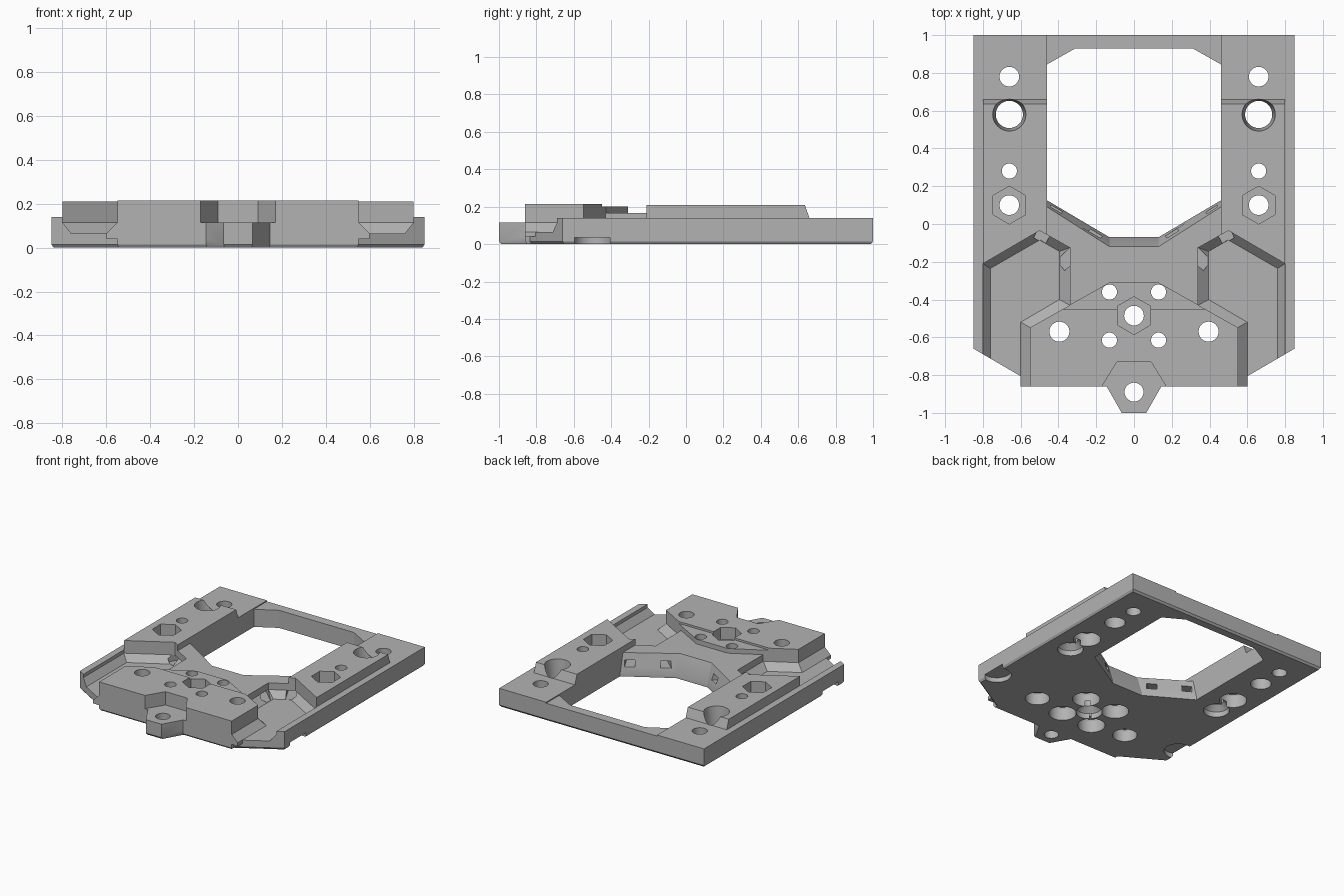
import bpy, bmesh, math

old = bpy.data.objects.get("Cube")
if old:
    bpy.data.objects.remove(old, do_unlink=True)

grey = bpy.data.materials.new("plain_grey")
grey.use_nodes = True
grey.diffuse_color = (0.45, 0.45, 0.45, 1)
grey.node_tree.nodes["Principled BSDF"].inputs["Base Color"].default_value = (0.45, 0.45, 0.45, 1)


def loft(name, *layers):
    """Solid through stacked (outline, z) layers with matching point counts."""
    bm = bmesh.new()
    rings = [[bm.verts.new((x, y, z)) for x, y in pts] for pts, z in layers]
    for a, b in zip(rings, rings[1:]):
        for i in range(len(a)):
            j = (i + 1) % len(a)
            bm.faces.new((a[i], a[j], b[j], b[i]))
    bm.faces.new(rings[0])
    bm.faces.new(rings[-1])
    bmesh.ops.recalc_face_normals(bm, faces=bm.faces)
    me = bpy.data.meshes.new(name)
    bm.to_mesh(me)
    bm.free()
    me.materials.append(grey)
    ob = bpy.data.objects.new(name, me)
    bpy.context.collection.objects.link(ob)
    return ob


def prism(name, pts, z0, z1):
    return loft(name, (pts, z0), (pts, z1))


def ring(x, y, r, n=32):
    return [(x + r * math.sin(math.tau * i / n), y + r * math.cos(math.tau * i / n)) for i in range(n)]


def both(half):
    """Complete a right half outline symmetrically."""
    return half + [(-x, y) for x, y in reversed(half)]


def side(pts, s):
    return [(s * x, y) for x, y in pts]


def box(x0, x1, y0, y1):
    return [(x0, y0), (x1, y0), (x1, y1), (x0, y1)]


# Base plate with a small chamfer underneath
outline = both([(0.85, 1), (0.85, -0.66), (0.55, -0.835), (0.55, -0.86), (0.145, -0.86), (0.065, -1)])
inset = [(x * 0.988, y * 0.988) for x, y in outline]
body = loft("mounting_plate", (inset, 0), (outline, 0.015), (outline, 0.14))


def combine(tool, op):
    mod = body.modifiers.new(op, "BOOLEAN")
    mod.operation, mod.solver, mod.object = op, "EXACT", tool
    bpy.context.view_layer.objects.active = body
    bpy.ops.object.modifier_apply(modifier=mod.name)
    bpy.data.objects.remove(tool, do_unlink=True)


def add(tool):
    combine(tool, "UNION")


def cut(tool):
    tool.hide_render = True
    combine(tool, "DIFFERENCE")


# Raised bridge, stepped trapezoid and front block
add(prism("bridge", box(-0.48, 0.48, -0.5, 0.2), 0.05, 0.165))
add(prism("step", both([(0.13, -0.31), (0.38, -0.45), (0.38, -0.6)]), 0.06, 0.2))
add(prism("front_block", box(-0.6, 0.6, -0.86, -0.45), 0.04, 0.215))

# Raised rails with a sloped rear end
for s in (1, -1):
    add(loft("rail", (side(box(0.46, 0.8, -0.4, 0.69), s), 0.07),
             (side(box(0.46, 0.8, -0.4, 0.66), s), 0.14),
             (side(box(0.46, 0.8, -0.4, 0.635), s), 0.21)))

# Central opening, its front wall leaning forward
rear = [(0.31, 0.93), (0.46, 0.845)]
low = both(rear + [(0.46, 0.125), (0.13, -0.07)])
high = both(rear + [(0.46, 0.09), (0.13, -0.12)])
cut(loft("opening", (low, -0.05), (low, 0.02), (high, 0.165), (high, 0.4)))
cut(prism("rear_bar_step", box(-0.46, 0.46, 0.8, 1.1), 0.132, 0.3))

# Pocket above the nose
cut(prism("nose_pocket", both([(0.09, -0.73), (0.32, -1.104)]), 0.115, 0.4))

# Side troughs with sloped feet, linked to the opening by tunnels
rim = [(0.8, -0.95), (0.8, -0.21), (0.5, -0.035), (0.34, -0.125), (0.34, -0.43), (0.55, -0.548), (0.55, -0.95)]
floor = [(0.76, -0.95), (0.76, -0.235), (0.5, -0.085), (0.395, -0.145), (0.395, -0.4), (0.6, -0.52), (0.6, -0.95)]
for s in (1, -1):
    cut(loft("trough", (side(floor, s), 0.065), (side(rim, s), 0.115), (side(rim, s), 0.4)))
    for (x0, y0), (x1, y1) in [((0.39, 0.12), (0.5, -0.09)), ((0.17, -0.02), (0.39, -0.22))]:
        d = math.hypot(x1 - x0, y1 - y0)
        u, v = -(y1 - y0) / d * 0.035, (x1 - x0) / d * 0.035
        tunnel = [(x0 - u, y0 - v), (x1 - u, y1 - v), (x1 + u, y1 + v), (x0 + u, y0 + v)]
        cut(prism("tunnel", side(tunnel, s), 0.067, 0.115))


def hole(x, y, r):
    cut(prism("hole", ring(x, y, r), -0.1, 0.4))


def bore(x, y, r, r_top, z0, z1):
    """Pocket from below that narrows towards the hole."""
    cut(loft("bore", (ring(x, y, r), -0.1), (ring(x, y, r), z0), (ring(x, y, r_top), z1)))


def nut_hole(x, y):
    hole(x, y, 0.052)
    cut(prism("nut_pocket", ring(x, y, 0.1, 6), 0.125, 0.4))
    bore(x, y, 0.09, 0.05, 0.04, 0.08)


# Screw holes
nut_hole(0, -0.485)
hole(0, -0.89, 0.05)
for s in (1, -1):
    hole(s * 0.66, 0.78, 0.052)
    cut(loft("large_hole", (ring(s * 0.66, 0.58, 0.072), -0.1), (ring(s * 0.66, 0.58, 0.072), 0.05),
             (ring(s * 0.66, 0.58, 0.088), 0.21), (ring(s * 0.66, 0.58, 0.088), 0.4)))
    nut_hole(s * 0.66, 0.1)
    for x, y in [(0.66, 0.28), (0.13, -0.36), (0.13, -0.615)]:
        hole(s * x, y, 0.04)
        bore(s * x, y, 0.095, 0.09, 0.09, 0.1)
    hole(s * 0.395, -0.57, 0.053)
    bore(s * 0.395, -0.57, 0.085, 0.08, 0.08, 0.09)
    # Shallow round recess at the lower edge
    cut(prism("edge_recess", ring(s * 0.82, -0.5, 0.1), -0.1, 0.035))

bpy.ops.object.select_all(action="DESELECT")
body.select_set(True)
bpy.context.view_layer.objects.active = body
bpy.ops.object.shade_smooth_by_angle(angle=math.radians(25))
